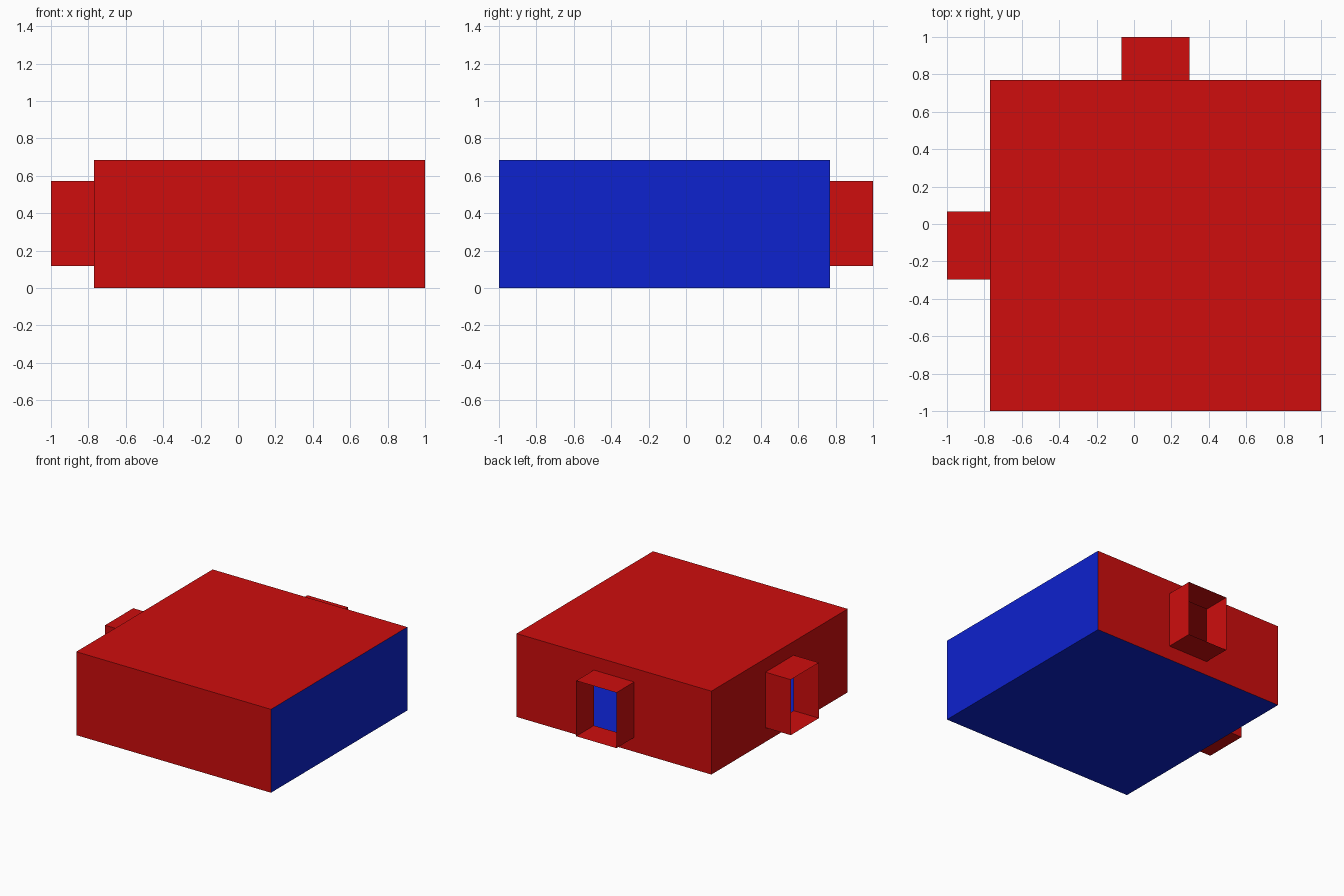
import bpy
from mathutils import Vector

if "Cube" in bpy.data.objects:
    bpy.data.objects.remove(bpy.data.objects["Cube"])

# Main dimensions
X0, X1 = -0.77, 1.0          # room, left to right
Y0, Y1 = -1.0, 0.77          # room, front to back
H = 0.685                    # room height
Z0, Z1 = 0.117, 0.573        # duct opening heights
HALF = 0.183                 # half the duct width
MID = 0.115                  # duct centre offset
END = 1.0                    # outer end of both ducts


def material(name, rgb):
    m = bpy.data.materials.new(name)
    m.diffuse_color = (*rgb, 1)
    m.use_nodes = True
    m.node_tree.nodes["Principled BSDF"].inputs["Base Color"].default_value = m.diffuse_color
    return m


red = material("red", (0.62, 0.004, 0.004))
blue = material("blue", (0.004, 0.016, 0.62))


def sheet(name, verts, faces, mat):
    """Thin surface, no thickness."""
    me = bpy.data.meshes.new(name)
    me.from_pydata([Vector(v) for v in verts], [], faces)
    me.materials.append(mat)
    ob = bpy.data.objects.new(name, me)
    bpy.context.collection.objects.link(ob)
    return ob


def wall(name, a, b, mat):
    """Plain upright wall between two floor points."""
    sheet(name, [(*a, 0), (*b, 0), (*b, H), (*a, H)], [(0, 1, 2, 3)], mat)


def slab(name, z, mat, order):
    sheet(name, [(X0, Y0, z), (X1, Y0, z), (X1, Y1, z), (X0, Y1, z)], [order], mat)


def rect(a, b, lo, hi, place, depth):
    """Rectangle of four points on a wall plane at the given depth."""
    return [place(u, depth, z) for u, z in ((a, lo), (b, lo), (b, hi), (a, hi))]


def duct_wall(side, place, a, b, centre, depth):
    """Wall with a rectangular opening, and the open duct sticking out of it."""
    ring = [(i, (i + 1) % 4, (i + 1) % 4 + 4, i + 4) for i in range(4)]
    lo, hi = centre - HALF, centre + HALF
    inner = rect(lo, hi, Z0, Z1, place, depth)
    sheet(side + "_wall", rect(a, b, 0, H, place, depth) + inner, ring, red)
    sheet(side + "_duct", inner + rect(lo, hi, Z0, Z1, place, END), ring, red)


# Floor, ceiling and plain walls
slab("floor", 0, blue, (3, 2, 1, 0))
slab("ceiling", H, red, (0, 1, 2, 3))
wall("front_wall", (X0, Y0), (X1, Y0), red)
wall("right_wall", (X1, Y0), (X1, Y1), blue)

# Walls with open ducts (u runs so the faces point outwards)
duct_wall("back", lambda u, d, z: (-u, d, z), -X1, -X0, -MID, Y1)
duct_wall("left", lambda u, d, z: (-d, -u, z), -Y1, -Y0, MID, -X0)
